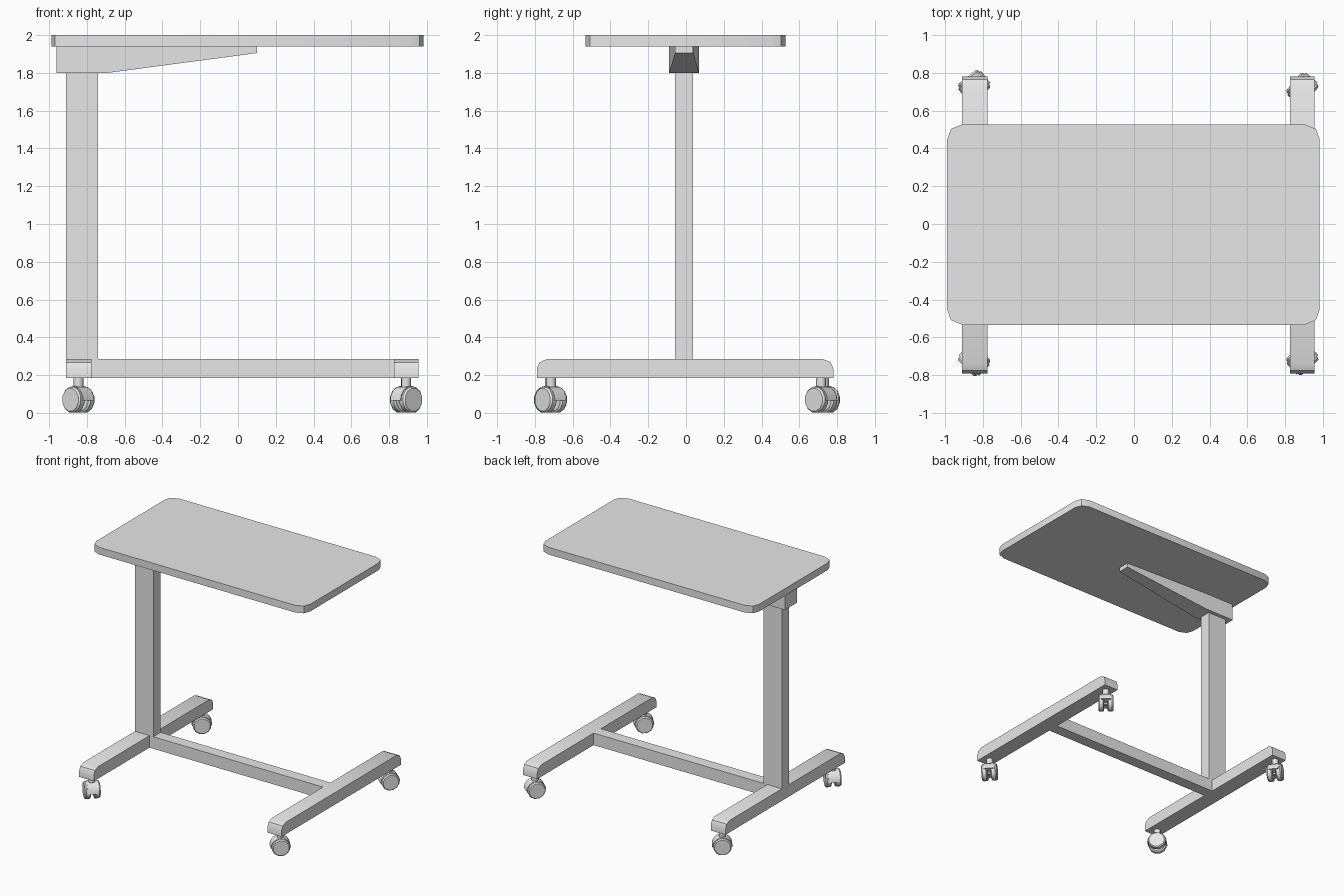
import bpy, bmesh, math
from mathutils import Matrix, Vector

cube = bpy.data.objects.get("Cube")
if cube:
    bpy.data.objects.remove(cube, do_unlink=True)

grey = bpy.data.materials.new("light grey")
grey.use_nodes = True
grey.diffuse_color = (0.8, 0.8, 0.8, 1)
grey.node_tree.nodes["Principled BSDF"].inputs["Base Color"].default_value = (0.8, 0.8, 0.8, 1)

YC = -0.01          # centre line of the column and stretcher
HALF = 0.048        # half depth of the column and stretcher


def finish(name, bm, smooth=False):
    bmesh.ops.recalc_face_normals(bm, faces=bm.faces)
    mesh = bpy.data.meshes.new(name)
    bm.to_mesh(mesh)
    bm.free()
    mesh.materials.append(grey)
    obj = bpy.data.objects.new(name, mesh)
    bpy.context.collection.objects.link(obj)
    if smooth:
        bpy.ops.object.select_all(action="DESELECT")
        obj.select_set(True)
        bpy.context.view_layer.objects.active = obj
        bpy.ops.object.shade_smooth_by_angle(angle=math.radians(35))
    return obj


def extrude(bm, points, direction):
    """Prism from a closed 3D outline."""
    face = bm.faces.new([bm.verts.new(p) for p in points])
    out = bmesh.ops.extrude_face_region(bm, geom=[face])
    verts = [v for v in out["geom"] if isinstance(v, bmesh.types.BMVert)]
    bmesh.ops.translate(bm, verts=verts, vec=Vector(direction))
    return verts


def box(name, x0, x1, y0, y1, z0, z1):
    bm = bmesh.new()
    extrude(bm, [(x0, y0, z0), (x1, y0, z0), (x1, y1, z0), (x0, y1, z0)], (0, 0, z1 - z0))
    return finish(name, bm)


def lathe(bm, profile, sides, matrix):
    """Capped solid of revolution around local z from (radius, height) pairs."""
    rings = []
    for r, h in profile:
        angles = [2 * math.pi * (i + 0.5) / sides for i in range(sides)]
        rings.append([bm.verts.new(matrix @ Vector((r * math.cos(a), r * math.sin(a), h)))
                      for a in angles])
    for a, b in zip(rings, rings[1:]):
        for i in range(sides):
            j = (i + 1) % sides
            bm.faces.new((a[i], a[j], b[j], b[i]))
    bm.faces.new(rings[0][::-1])
    bm.faces.new(rings[-1])


# Table top with clipped round corners
corner = [(0.985, 0.45), (0.965, 0.505), (0.905, 0.53)]
outline = []
for sx, sy, pts in ((1, 1, corner), (-1, 1, corner[::-1]),
                    (-1, -1, corner), (1, -1, corner[::-1])):
    outline += [(sx * x - 0.003, sy * y - 0.003, 1.94) for x, y in pts]
bm = bmesh.new()
extrude(bm, outline, (0, 0, 0.06))
finish("table_top", bm, True)

# Bracket under the top, tapering in height and width towards its tip
side = [(-0.96, 1.94), (-0.96, 1.80), (-0.69, 1.80), (0.10, 1.905), (0.10, 1.94), (-0.69, 1.94)]
bm = bmesh.new()
extrude(bm, [(x, YC - 0.08, z) for x, z in side], (0, 0.16, 0))
for v in bm.verts:
    if v.co.x > 0:
        v.co.y = YC + math.copysign(HALF, v.co.y - YC)
finish("top_bracket", bm)

# Column and stretcher
box("column", -0.91, -0.74, YC - HALF, YC + HALF, 0.285, 1.80)
box("stretcher", -0.775, 0.825, YC - HALF, YC + HALF, 0.185, 0.285)

# Two foot rails with rounded upper ends
half_rail = [(0.785, 0.185), (0.785, 0.235), (0.77, 0.268), (0.73, 0.285)]
rail = half_rail + [(-y, z) for y, z in half_rail[::-1]]
for name, x0, x1 in (("right_foot_rail", -0.91, -0.775), ("left_foot_rail", 0.825, 0.955)):
    bm = bmesh.new()
    extrude(bm, [(x0, y - 0.005, z) for y, z in rail], (x1 - x0, 0, 0))
    finish(name, bm, True)


def caster(name, x, y, degrees):
    """Twin wheel caster, its axle turned about z."""
    place = Matrix.Translation((x, y, 0.07)) @ Matrix.Rotation(math.radians(degrees), 4, "Z")
    # Wheels on both ends of the axle
    bm = bmesh.new()
    for turn in (90, -90):
        axle = place @ Matrix.Rotation(math.radians(turn), 4, "Y")
        lathe(bm, [(0.06, 0.014), (0.07, 0.022), (0.07, 0.05), (0.062, 0.06)], 12, axle)
    lathe(bm, [(0.02, -0.02), (0.02, 0.02)], 8, place @ Matrix.Rotation(math.pi / 2, 4, "Y"))
    finish(name + "_wheels", bm, True)
    # Hood over the upper half of the wheels
    bm = bmesh.new()
    arc = [math.pi * i / 8 for i in range(9)]
    hood = [(-0.04, 0.077 * math.cos(a), 0.077 * math.sin(a) - 0.005) for a in arc]
    extrude(bm, hood, (0.08, 0, 0))
    bm.transform(place)
    finish(name + "_hood", bm, True)
    # Stem into the rail
    bm = bmesh.new()
    lathe(bm, [(0.026, 0.06), (0.026, 0.12)], 12, place)
    finish(name + "_stem", bm, True)


caster("front_right_caster", -0.845, -0.72, 45)
caster("front_left_caster", 0.89, -0.715, -48)
caster("back_right_caster", -0.845, 0.73, -52)
caster("back_left_caster", 0.89, 0.715, -40)
